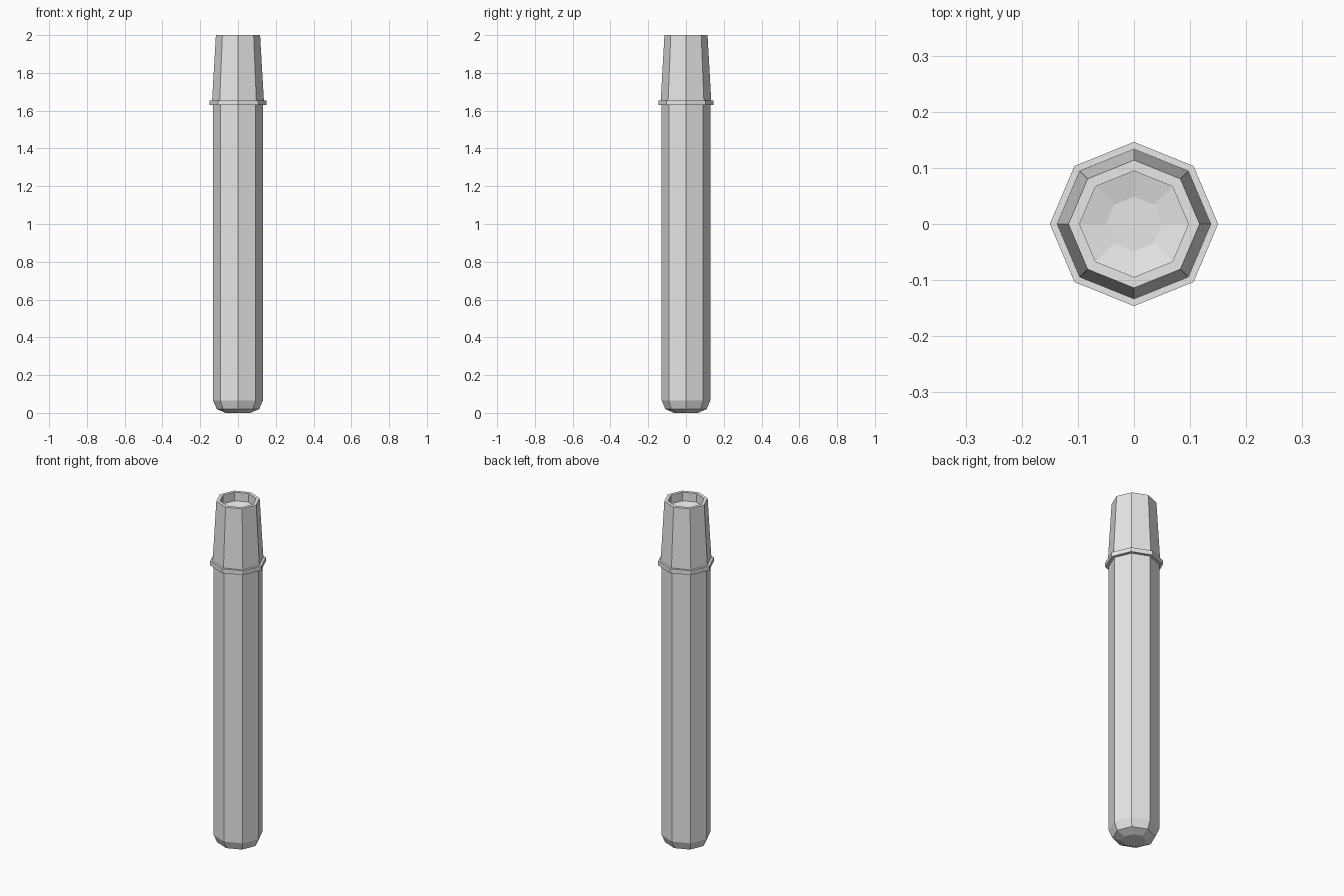
import bpy
import bmesh
from math import cos, sin, tau

cube = bpy.data.objects.get("Cube")
if cube:
    bpy.data.objects.remove(cube, do_unlink=True)

SIDES = 8
DEPTH_SCALE = 0.975  # the tube is very slightly flattened front to back

grey = bpy.data.materials.new("light_grey")
grey.use_nodes = True
grey.diffuse_color = (0.8, 0.8, 0.8, 1)
grey.node_tree.nodes["Principled BSDF"].inputs["Base Color"].default_value = (0.8, 0.8, 0.8, 1)


def lathe(name, profile):
    """Turn a (radius, height) profile into a faceted solid, capped at both ends."""
    bm = bmesh.new()
    rings = [[bm.verts.new((r * cos(tau * i / SIDES),
                            r * sin(tau * i / SIDES) * DEPTH_SCALE, z))
              for i in range(SIDES)] for r, z in profile]
    for low, high in zip(rings, rings[1:]):
        for i in range(SIDES):
            j = (i + 1) % SIDES
            bm.faces.new((low[i], low[j], high[j], high[i]))
    bm.faces.new(rings[0][::-1])
    bm.faces.new(rings[-1])
    bmesh.ops.recalc_face_normals(bm, faces=bm.faces[:])
    mesh = bpy.data.meshes.new(name)
    bm.to_mesh(mesh)
    bm.free()
    mesh.materials.append(grey)
    obj = bpy.data.objects.new(name, mesh)
    bpy.context.collection.objects.link(obj)
    return obj


# One continuous skin: rounded base, long body, collar, tapered neck, hollow mouth
lathe("tube", [
    (0.065, 0.0), (0.112, 0.02), (0.132, 0.065),   # rounded base
    (0.132, 1.63),                                 # body
    (0.15, 1.63), (0.15, 1.655), (0.137, 1.655),   # collar
    (0.117, 2.0), (0.097, 2.0),                    # neck and rim
    (0.097, 1.95), (0.05, 1.94),                   # recess and dished floor
])
